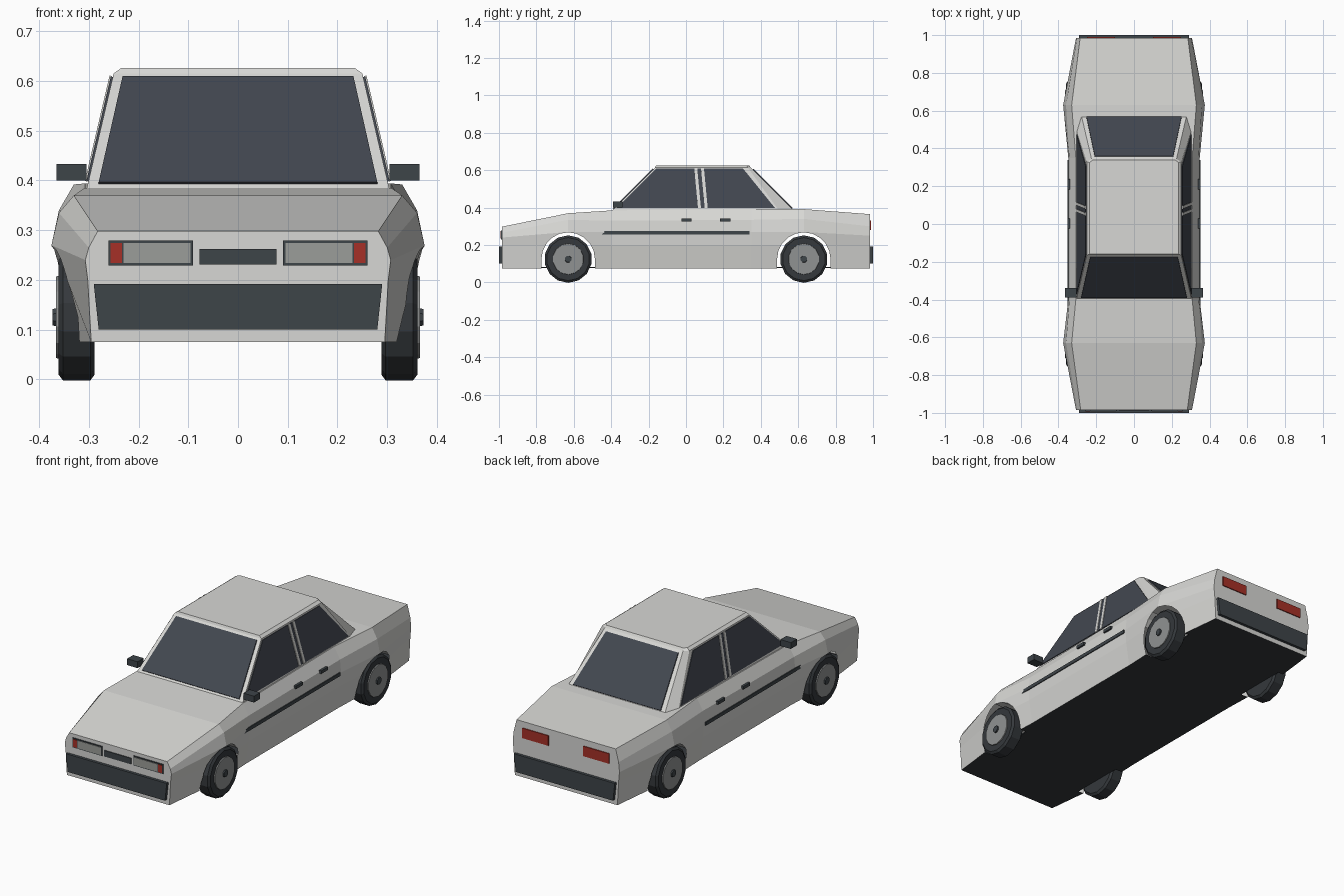
import bpy, bmesh, math
from mathutils import Vector

cube = bpy.data.objects.get("Cube")
if cube:
    bpy.data.objects.remove(cube)


def material(name, rgb):
    m = bpy.data.materials.new(name)
    m.use_nodes = True
    m.diffuse_color = (*rgb, 1)
    bsdf = next(n for n in m.node_tree.nodes if n.type == 'BSDF_PRINCIPLED')
    bsdf.inputs["Base Color"].default_value = (*rgb, 1)
    return m


PAINT = material("light_grey_paint", (.68, .68, .66))
GLASS = material("dark_glass", (.055, .063, .08))
TRIM = material("dark_trim", (.048, .058, .066))
TYRE = material("tyre_black", (.035, .04, .045))
RIM = material("rim_grey", (.28, .29, .29))
LENS = material("lamp_lens", (.33, .34, .32))
RED = material("lamp_red", (.38, .03, .02))


def add(name, bm, *mats):
    bmesh.ops.recalc_face_normals(bm, faces=bm.faces[:])
    me = bpy.data.meshes.new(name)
    bm.to_mesh(me)
    bm.free()
    for m in mats:
        me.materials.append(m)
    ob = bpy.data.objects.new(name, me)
    bpy.context.collection.objects.link(ob)
    return ob


def loft(name, rings, *mats):
    """Closed rings joined into a capped solid."""
    bm = bmesh.new()
    loops = [[bm.verts.new(p) for p in ring] for ring in rings]
    n = len(loops[0])
    for a, b in zip(loops, loops[1:]):
        for i in range(n):
            j = (i + 1) % n
            bm.faces.new((a[i], a[j], b[j], b[i]))
    bm.faces.new(loops[0])
    bm.faces.new(loops[-1])
    return add(name, bm, *mats)


def prism(name, pts, vec, mat):
    v = Vector(vec)
    return loft(name, [pts, [Vector(p) + v for p in pts]], mat)


def box(name, x, y, z, mat):
    pts = [(x[0], y[0], z[0]), (x[1], y[0], z[0]), (x[1], y[1], z[0]), (x[0], y[1], z[0])]
    return prism(name, pts, (0, 0, z[1] - z[0]), mat)


def mirrored(half):
    return half + [(-p[0], *p[1:]) for p in reversed(half)]


# Body shell: y, then half-widths and heights from sill to top edge
sections = [
    (-.985, (.295, .302, .307, .300, .282), (.2, .24, .265, .298)),
    (-.63, (.335, .365, .375, .36, .33), (.2, .27, .335, .37)),
    (-.40, (.325, .345, .348, .342, .308), (.2, .27, .33, .385)),
    (.35, (.325, .345, .348, .342, .308), (.2, .27, .335, .394)),
    (.63, (.335, .365, .375, .36, .33), (.2, .27, .34, .392)),
    (.985, (.295, .302, .307, .302, .285), (.2, .25, .30, .365)),
]
rings = [mirrored([(x, y, z) for x, z in zip(ws, (.075, *zs))]) for y, ws, zs in sections]
body = loft("body", rings, PAINT, TRIM)

# Wheel arches cut through the shell
WHEEL_Y, WHEEL_Z = .63, .125
for s in (-1, 1):
    arc = [(-.5, s * WHEEL_Y + .143 * math.cos(a), WHEEL_Z + .143 * math.sin(a))
           for a in [math.pi * i / 10 for i in range(11)]]
    arc += [(-.5, s * WHEEL_Y - .143, 0), (-.5, s * WHEEL_Y + .143, 0)]
    cutter = prism("arch_cutter", arc, (1, 0, 0), TRIM)
    cutter.hide_render = True
    mod = body.modifiers.new("arch", 'BOOLEAN')
    mod.operation, mod.object, mod.solver = 'DIFFERENCE', cutter, 'EXACT'
    bpy.context.view_layer.objects.active = body
    bpy.ops.object.modifier_apply(modifier=mod.name)
    bpy.data.objects.remove(cutter)

# Open the tunnels so the arches lead into a hollow shell; dark underside
bm = bmesh.new()
bm.from_mesh(body.data)
tunnel = []
for f in bm.faces:
    c = f.calc_center_median()
    f.material_index = 1 if f.normal.z < -.9 and c.z < .08 else 0
    if abs(c.x) < .05 and .46 < abs(c.y) < .8 and .08 < c.z < .28:
        tunnel.append(f)
bmesh.ops.delete(bm, geom=tunnel, context='FACES')
bm.to_mesh(body.data)
bm.free()
box("floor", (-.29, .29), (-.97, .97), (.076, .082), TYRE)
body.data.materials[1] = TYRE

# Cabin with bevelled roof edge
cabin_rings = [
    [(.305, -.40, .38), (.305, .50, .38), (.28, .58, .38)],
    [(.25, -.165, .615), (.25, .33, .615), (.225, .345, .615)],
    [(.235, -.16, .626), (.235, .325, .626), (.22, .338, .626)],
]
loft("cabin", [mirrored(r) for r in cabin_rings], PAINT)


def side_pts(s, yz, out=0):
    return [(s * (.305 - (z - .38) * .055 / .235 + out), y, z) for y, z in yz]


def glass_end(name, half_bottom, half_top, z0, z1, y_of_z, vec):
    pts = [(-half_bottom, y_of_z(z0), z0), (half_bottom, y_of_z(z0), z0),
           (half_top, y_of_z(z1), z1), (-half_top, y_of_z(z1), z1)]
    prism(name, pts, vec, GLASS)


glass_end("windscreen", .28, .232, .393, .606, lambda z: -.40 + (z - .38), (0, -.004, .004))
glass_end("rear_window", .252, .208, .394, .603, lambda z: .58 - (z - .38), (0, .004, .004))

# Parts on both flanks
for s, side in ((1, "left"), (-1, "right")):
    window = [(-.37, .398), (.475, .398), (.305, .608), (-.16, .608)]
    prism(side + "_side_window", side_pts(s, window), (s * .004, 0, .001), GLASS)
    for i, y in enumerate((.064, .1)):
        bar = [(y, .398), (y + .016, .398), (y - .004, .61), (y - .02, .61)]
        prism(f"{side}_pillar_{i}", side_pts(s, bar, .003), (s * .004, 0, .001), PAINT)
    flank = sorted((s * .34, s * .352))
    box(side + "_trim_strip", flank, (-.45, .34), (.257, .275), TRIM)
    for i, y in enumerate((-.025, .182)):
        box(f"{side}_door_handle_{i}", flank, (y, y + .055), (.327, .343), TRIM)
    box(side + "_mirror", sorted((s * .305, s * .365)), (-.39, -.34), (.4, .433), TRIM)

    # Lamps
    def plate(name, x, z, y, mat):
        box(f"{side}_{name}", sorted((s * x[0], s * x[1])), y, z, mat)
    plate("headlamp_frame", (.09, .26), (.229, .279), (-.989, -.98), TRIM)
    plate("headlamp", (.095, .23), (.234, .274), (-.992, -.985), LENS)
    plate("indicator", (.233, .256), (.234, .274), (-.992, -.985), RED)
    plate("tail_lamp", (.10, .25), (.28, .332), (.98, .99), RED)

box("grille", (-.077, .077), (-.99, -.982), (.231, .262), TRIM)

# Bumpers, tapered toward the bottom
for e, end in ((-1, "front"), (1, "rear")):
    outline = [(0, .192), (.29, .192), (.28, .1), (0, .1)]
    full = outline[1:3] + [(-x, z) for x, z in reversed(outline[1:3])]
    prism(end + "_bumper", [(x, e * .97, z) for x, z in full], (0, e * .03, 0), TRIM)


# Wheels: discs lofted along x from (offset, radius) profiles
def turned(name, s, y, profile, mat, sides=14):
    rings = [[(s * x, y + r * math.cos(math.tau * (i + .5) / sides),
               WHEEL_Z + r * math.sin(math.tau * (i + .5) / sides)) for i in range(sides)]
             for x, r in profile]
    return loft(name, rings, mat)


for s, side in ((1, "left"), (-1, "right")):
    for e, end in ((-1, "front"), (1, "rear")):
        tag = f"{end}_{side}"
        y = e * WHEEL_Y
        turned(tag + "_tyre", s, y, [(.288, .115), (.297, .127), (.352, .127), (.361, .115)], TYRE)
        turned(tag + "_rim", s, y, [(.355, .084), (.366, .082)], RIM)
        turned(tag + "_hub", s, y, [(.36, .02), (.373, .018)], TRIM, 8)
